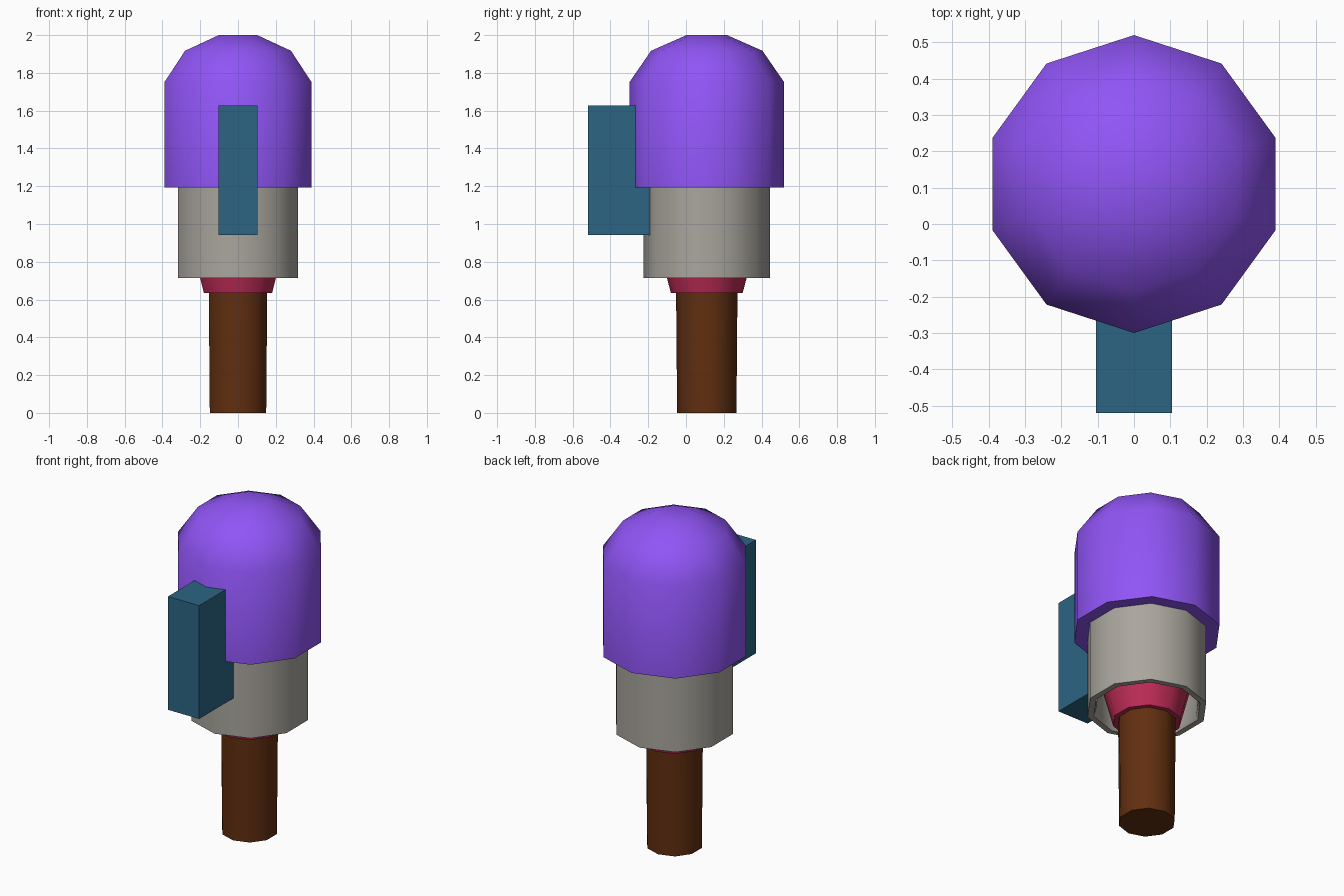
import bpy, bmesh, math

if "Cube" in bpy.data.objects:
    bpy.data.objects.remove(bpy.data.objects["Cube"])

CY = 0.11      # axis of the turned parts
SIDES = 10


def finish(bm, name, colour, smooth):
    bmesh.ops.recalc_face_normals(bm, faces=bm.faces)
    mesh = bpy.data.meshes.new(name)
    bm.to_mesh(mesh)
    bm.free()
    ob = bpy.data.objects.new(name, mesh)
    bpy.context.collection.objects.link(ob)
    mat = bpy.data.materials.new(name + "_colour")
    mat.diffuse_color = (*colour, 1)
    mat.use_nodes = True
    mat.node_tree.nodes["Principled BSDF"].inputs["Base Color"].default_value = mat.diffuse_color
    mesh.materials.append(mat)
    if smooth:
        bpy.ops.object.select_all(action='DESELECT')
        ob.select_set(True)
        bpy.context.view_layer.objects.active = ob
        bpy.ops.object.shade_smooth_by_angle(angle=math.radians(50))
    return ob


def turned(name, profile, colour):
    """Ten-sided turned part; profile is (radius, z), both ends are capped."""
    bm = bmesh.new()
    rings = []
    for r, z in profile:
        rings.append([bm.verts.new((r * math.sin(a), CY + r * math.cos(a), z))
                      for a in (math.tau * i / SIDES for i in range(SIDES))])
    for lo, hi in zip(rings, rings[1:]):
        for i in range(SIDES):
            j = (i + 1) % SIDES
            bm.faces.new((lo[i], lo[j], hi[j], hi[i]))
    bm.faces.new(rings[0])
    bm.faces.new(rings[-1])
    return finish(bm, name, colour, True)


# Stem and the flared collar above it
turned("stem", [(0.157, 0), (0.163, 0.70)], (0.12, 0.028, 0.005))
turned("collar", [(0.19, 0.635), (0.265, 0.92)], (0.5, 0.025, 0.09))

# Cup with a hollow underside
turned("cup", [(0.29, 0.92), (0.29, 0.73), (0.30, 0.713), (0.335, 0.713), (0.335, 1.25)],
       (0.4, 0.38, 0.34))

# Domed cap
turned("dome", [(0.41, 1.193), (0.41, 1.75), (0.295, 1.917), (0.107, 2.0)],
       (0.28, 0.09, 0.92))

# Block on the front
bm = bmesh.new()
bmesh.ops.create_cube(bm, size=1)
bmesh.ops.scale(bm, vec=(0.208, 0.36, 0.685), verts=bm.verts)
bmesh.ops.translate(bm, vec=(0, -0.34, 1.285), verts=bm.verts)
finish(bm, "front_block", (0.025, 0.13, 0.23), False)
